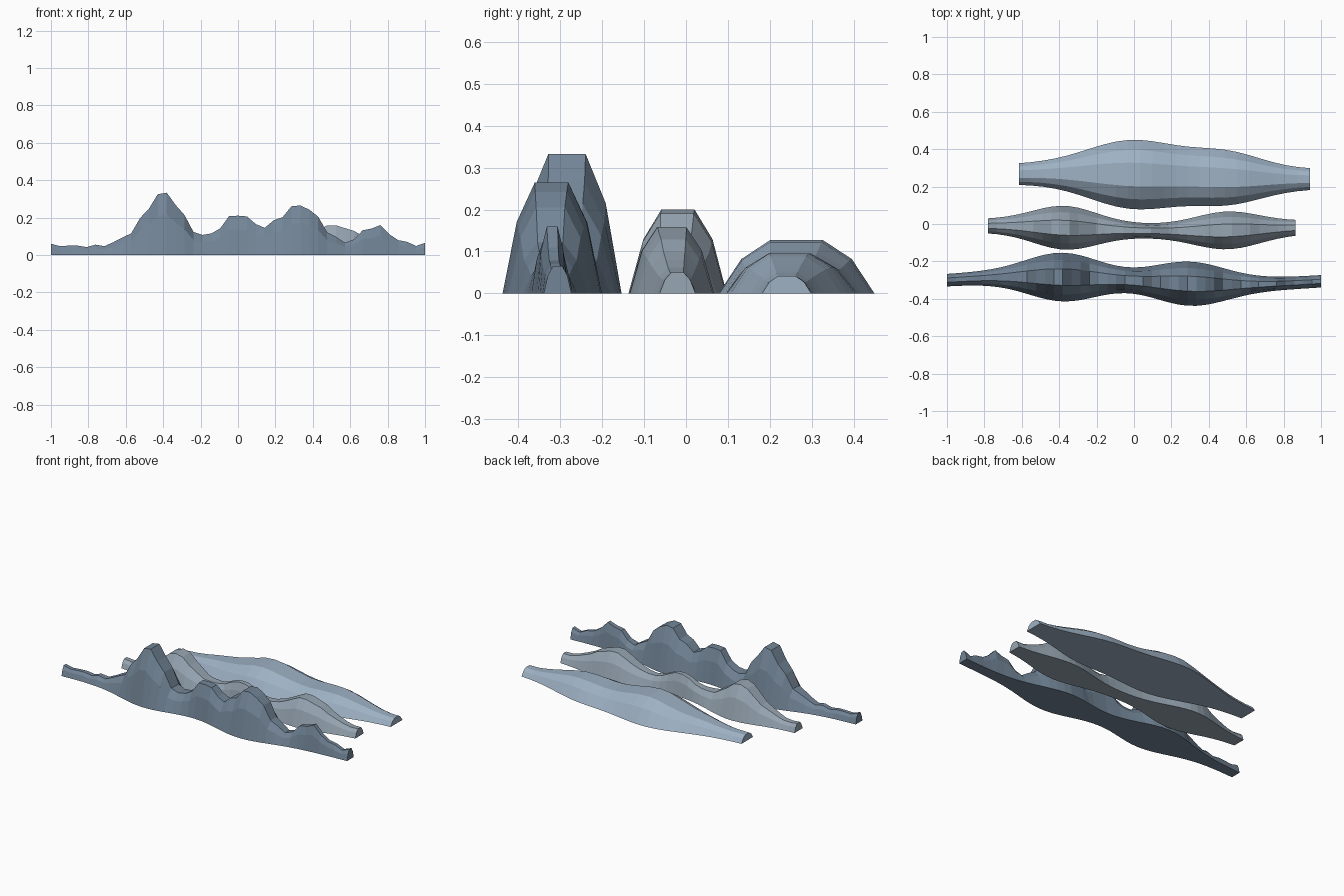
import bpy
import bmesh
from math import cos, exp

cube = bpy.data.objects.get("Cube")
if cube:
    bpy.data.objects.remove(cube, do_unlink=True)

# Half cross-section: share of the half width, share of the crest height
SECTION = [(1, 0), (0.71, 0.645), (0.34, 1)]
SECTION = SECTION + [(-w, h) for w, h in reversed(SECTION)]


def make_material(name, colour):
    mat = bpy.data.materials.new(name)
    mat.use_nodes = True
    mat.diffuse_color = (*colour, 1)
    bsdf = next(n for n in mat.node_tree.nodes if n.type == 'BSDF_PRINCIPLED')
    bsdf.inputs["Base Color"].default_value = (*colour, 1)
    return mat


def make_ridge(name, mat, start, end, heights, centre, foot, bumps):
    """Loft a faceted mountain range along x; heights are in thousandths."""
    middle, sway, rate, phase = centre
    bm = bmesh.new()
    rings = []
    for i, height in enumerate(heights):
        x = start + (end - start) * i / (len(heights) - 1)
        y = middle + sway * cos(rate * (x - phase))
        half = foot + sum(size * exp(-((x - at) / spread) ** 2 / 2)
                          for at, size, spread in bumps)
        rings.append([bm.verts.new((x, y + half * w, height / 1000 * h))
                      for w, h in SECTION])
    # Sides and underside between neighbouring rings
    for a, b in zip(rings, rings[1:]):
        for j in range(len(SECTION)):
            k = (j + 1) % len(SECTION)
            bm.faces.new((a[j], a[k], b[k], b[j]))
    # End caps
    bm.faces.new(rings[0])
    bm.faces.new(rings[-1])
    bmesh.ops.recalc_face_normals(bm, faces=bm.faces)
    mesh = bpy.data.meshes.new(name)
    bm.to_mesh(mesh)
    bm.free()
    mesh.materials.append(mat)
    obj = bpy.data.objects.new(name, mesh)
    bpy.context.collection.objects.link(obj)
    return obj


# Tall near range
make_ridge(
    "front_ridge", make_material("slate blue", (0.17, 0.235, 0.31)), -1, 1,
    [60, 47, 50, 50, 42, 55, 47, 68, 93, 115, 197, 248, 325, 333, 267, 213,
     123, 107, 115, 142, 208, 210, 206, 165, 145, 185, 202, 260, 265, 242,
     205, 122, 97, 66, 83, 132, 141, 160, 110, 79, 70, 48, 65],
    (-0.303, 0.021, 3, -0.52), 0.033,
    [(-0.38, 0.097, 0.19), (0.3, 0.085, 0.19)])

# Lower middle range
make_ridge(
    "middle_ridge", make_material("grey blue", (0.31, 0.38, 0.45)), -0.78, 0.863,
    [50, 45, 48, 65, 85, 105, 145, 185, 200, 190, 150, 120, 90, 85, 85, 95,
     120, 132, 130, 108, 85, 75, 78, 90, 110, 135, 158, 158, 143, 128, 100,
     80, 62, 50, 50],
    (-0.024, 0.014, 3, -0.8), 0.036,
    [(-0.37, 0.081, 0.17), (0.5, 0.065, 0.17)])

# Broad far range
make_ridge(
    "back_ridge", make_material("pale blue", (0.34, 0.44, 0.55)), -0.615, 0.94,
    [42, 42, 45, 52, 62, 70, 78, 90, 105, 122, 127, 122, 110, 98, 90, 88,
     92, 95, 95, 88, 75, 62, 50, 42, 42],
    (0.255, 0.015, 2.5, -0.35), 0.053,
    [(0, 0.13, 0.24), (0.5, 0.08, 0.19)])
